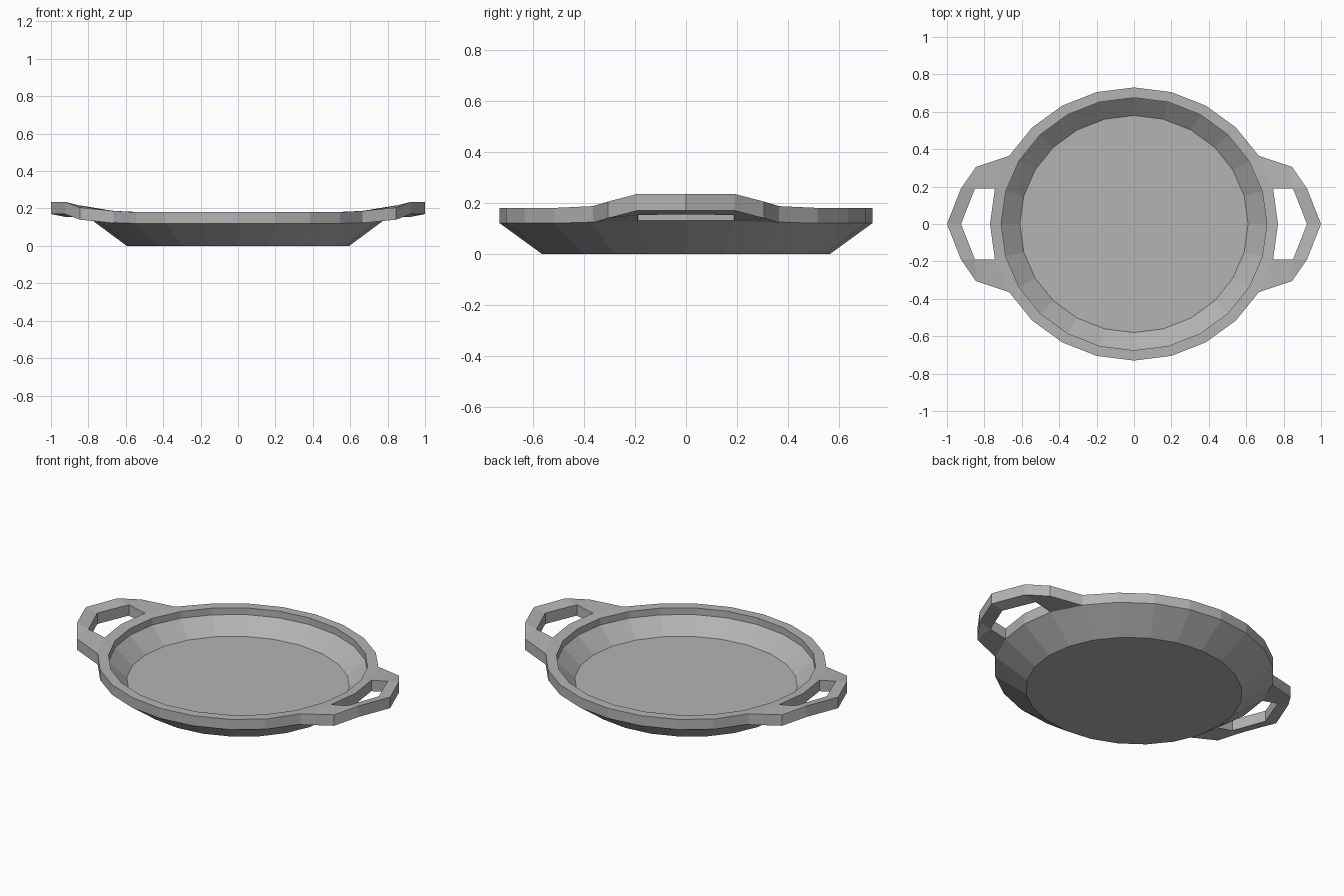
import bpy, bmesh, math

if "Cube" in bpy.data.objects:
    bpy.data.objects.remove(bpy.data.objects["Cube"])

N = 24
RIM_X, RIM_Y = 0.77, 0.73

metal = bpy.data.materials.new("dark_grey")
metal.diffuse_color = (0.455, 0.455, 0.455, 1)
metal.use_nodes = True
metal.node_tree.nodes["Principled BSDF"].inputs["Base Color"].default_value = metal.diffuse_color


def finish(bm, name):
    bmesh.ops.remove_doubles(bm, verts=bm.verts, dist=1e-5)
    bmesh.ops.dissolve_degenerate(bm, edges=bm.edges, dist=1e-5)
    bmesh.ops.recalc_face_normals(bm, faces=bm.faces)
    mesh = bpy.data.meshes.new(name)
    bm.to_mesh(mesh)
    bm.free()
    mesh.materials.append(metal)
    obj = bpy.data.objects.new(name, mesh)
    bpy.context.collection.objects.link(obj)
    return obj


def lift(step):
    # The rim rises slightly where the handles join (around the x axis)
    d = min(step % 12, 12 - step % 12)
    return {0: 0.015, 1: 0.015, 2: 0.007}.get(d, 0.0)


# Dish: closed elliptical lathe, rings as (x radius, y radius, z, lift factor)
profile = [
    (0.595, 0.565, 0.0, 0),
    (RIM_X, RIM_Y, 0.12, 0.65),
    (RIM_X, RIM_Y, 0.18, 1),
    (0.71, 0.675, 0.18, 0.4),
    (0.71, 0.675, 0.14, 0.4),
    (0.61, 0.58, 0.055, 0),
]
bm = bmesh.new()
rings = []
for rx, ry, z, k in profile:
    rings.append([bm.verts.new((rx * math.cos(math.tau * i / N),
                                ry * math.sin(math.tau * i / N),
                                z + k * lift(i))) for i in range(N)])
for a, b in zip(rings, rings[1:]):
    for i in range(N):
        j = (i + 1) % N
        bm.faces.new((a[i], a[j], b[j], b[i]))
bm.faces.new(rings[0][::-1])
bm.faces.new(rings[-1])
finish(bm, "dish")


# Handles: open loop strip, each section an outer and an inner (x, y, lift) point
def rim_point(step):
    a = math.tau * step / N
    return (RIM_X * math.cos(a), RIM_Y * math.sin(a), lift(step))


half = [
    (rim_point(2), rim_point(1)),
    ((0.845, 0.305, 0.025), (0.85, 0.19, 0.037)),
    ((0.925, 0.19, 0.055), (0.85, 0.19, 0.037)),
    ((1.0, 0.0, 0.055), (0.925, 0.0, 0.04)),
]
flip = [tuple((x, -y, l) for x, y, l in s) for s in half[-2::-1]]


def handle(name, side):
    bm = bmesh.new()
    sections = []
    for o, n in half + flip:
        sections.append([bm.verts.new((side * p[0], p[1], z + p[2]))
                         for p, z in ((o, 0.115), (o, 0.18), (n, 0.18), (n, 0.115))])
    for a, b in zip(sections, sections[1:]):
        for i in range(4):
            j = (i + 1) % 4
            bm.faces.new((a[i], a[j], b[j], b[i]))
    finish(bm, name)


handle("right_handle", 1)
handle("left_handle", -1)
